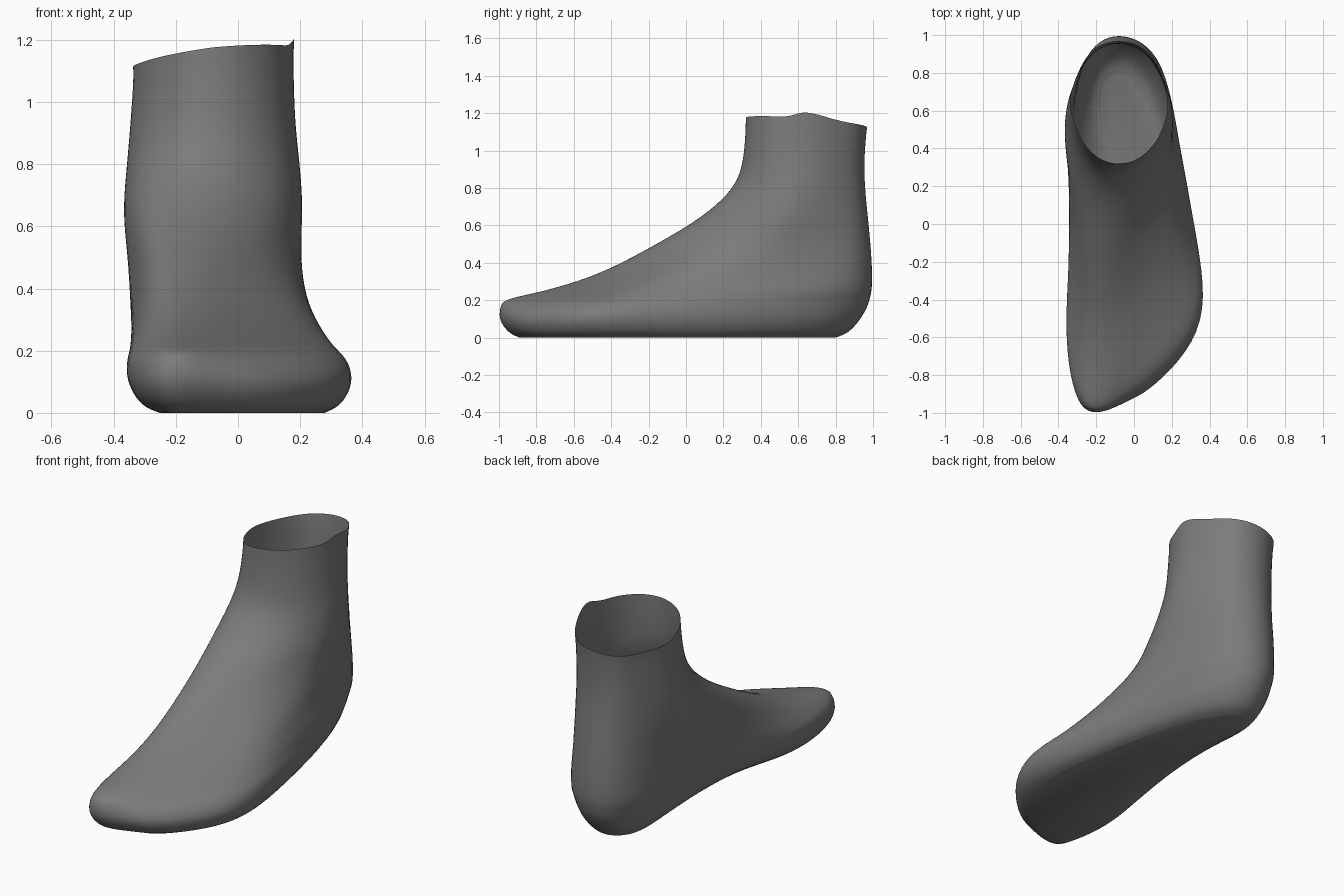
import bpy, bmesh, math

if "Cube" in bpy.data.objects:
    bpy.data.objects.remove(bpy.data.objects["Cube"])

# Horizontal slices: z, front y, back y, front x, four left x, four right x
SLICES = [
    (0.005, -.89, .80, -.18, -.23, -.24, -.06, -.18, .08, .27, .23, .07),
    (0.03, -.95, .87, -.19, -.285, -.305, -.17, -.225, .09, .325, .275, .11),
    (0.10, -1.0, .935, -.20, -.315, -.355, -.285, -.26, .08, .362, .305, .14),
    (0.17, -.995, .975, -.20, -.31, -.36, -.32, -.275, .03, .345, .30, .15),
    (0.212, -.955, .988, -.20, -.28, -.345, -.335, -.28, -.03, .295, .285, .155),
    (0.26, -.74, .998, -.16, -.27, -.335, -.338, -.28, .00, .255, .262, .155),
    (0.35, -.46, 1.0, -.17, -.27, -.325, -.345, -.27, -.02, .20, .225, .14),
    (0.50, -.17, .99, -.17, -.27, -.325, -.355, -.255, -.04, .12, .207, .115),
    (0.65, .08, .975, -.16, -.27, -.345, -.365, -.24, -.01, .14, .212, .095),
    (0.80, .245, .96, -.13, -.24, -.33, -.355, -.235, .02, .155, .20, .08),
    (0.95, .305, .955, -.10, -.21, -.31, -.345, -.235, .04, .15, .182, .075),
    (1.155, .32, .968, -.08, -.20, -.295, -.335, -.235, .04, .14, .178, .075),
]
FRACTIONS = (.06, .25, .55, .90)   # positions of the side points, front to back
BACK_X = -.08


def spline(a, b, c, d, t):
    """Catmull-Rom interpolation of number tuples."""
    return tuple(.5 * (2 * q + (r - p) * t + (2 * p - 5 * q + 4 * r - s) * t * t
                       + (3 * q - p - 3 * r + s) * t ** 3)
                 for p, q, r, s in zip(a, b, c, d))


def smooth_path(pts, steps, closed):
    n = len(pts)
    pick = (lambda i: pts[i % n]) if closed else (lambda i: pts[max(0, min(n - 1, i))])
    out = [spline(*(pick(i + k) for k in (-1, 0, 1, 2)), s / steps)
           for i in range(n if closed else n - 1) for s in range(steps)]
    return out if closed else out + [pts[-1]]


def outline(row):
    """Closed foot outline of one slice."""
    z, yf, yb, xf = row[:4]
    ys = [yf + (yb - yf) * f for f in FRACTIONS]
    left, right = list(zip(row[4:8], ys)), list(zip(row[8:12], ys))
    return smooth_path([(xf, yf)] + right + [(BACK_X, yb)] + left[::-1], 8, True)


def shape(x, y, z):
    """Uneven ankle rim and the small dip beside the big toe."""
    if z > .95:
        k = (z - .95) / .205
        side = x + .08
        width = .07 if y < .64 else .15
        spike = .03 * max(0, min(1, side / .25)) * math.exp(-((y - .64) / width) ** 2)
        z += k * ((.09 if side > 0 else .14) * side - .08 * (y - .64) + k * k * spike)
    if y < -.6:
        y += .018 * math.exp(-((x + .05) / .06) ** 2 - ((y + .95) / .12) ** 2)
    return x, y, z


# Foot skin: loft the outlines, close the sole, leave the ankle open
bm = bmesh.new()
rings = [[bm.verts.new(shape(x, y, row[0])) for x, y in outline(row)]
         for row in smooth_path(SLICES, 5, False)]
for lo, hi in zip(rings, rings[1:]):
    for i in range(len(lo)):
        j = (i + 1) % len(lo)
        bm.faces.new((lo[i], lo[j], hi[j], hi[i]))
bm.faces.new(rings[0][::-1])

# Relax the skin between sole and rim
inner = [v for ring in rings[1:-1] for v in ring]
for _ in range(10):
    bmesh.ops.smooth_vert(bm, verts=inner, factor=.5,
                          use_axis_x=True, use_axis_y=True, use_axis_z=True)
low = min(v.co.z for v in bm.verts)
for v in bm.verts:
    v.co.z -= low
bmesh.ops.recalc_face_normals(bm, faces=bm.faces)
for f in bm.faces:
    f.smooth = True
mesh = bpy.data.meshes.new("foot")
bm.to_mesh(mesh)
bm.free()

# Dark grey skin
grey = bpy.data.materials.new("dark_grey")
grey.diffuse_color = (.2, .2, .2, 1)
grey.use_nodes = True
grey.node_tree.nodes["Principled BSDF"].inputs["Base Color"].default_value = grey.diffuse_color
mesh.materials.append(grey)
foot = bpy.data.objects.new("foot", mesh)
bpy.context.collection.objects.link(foot)
